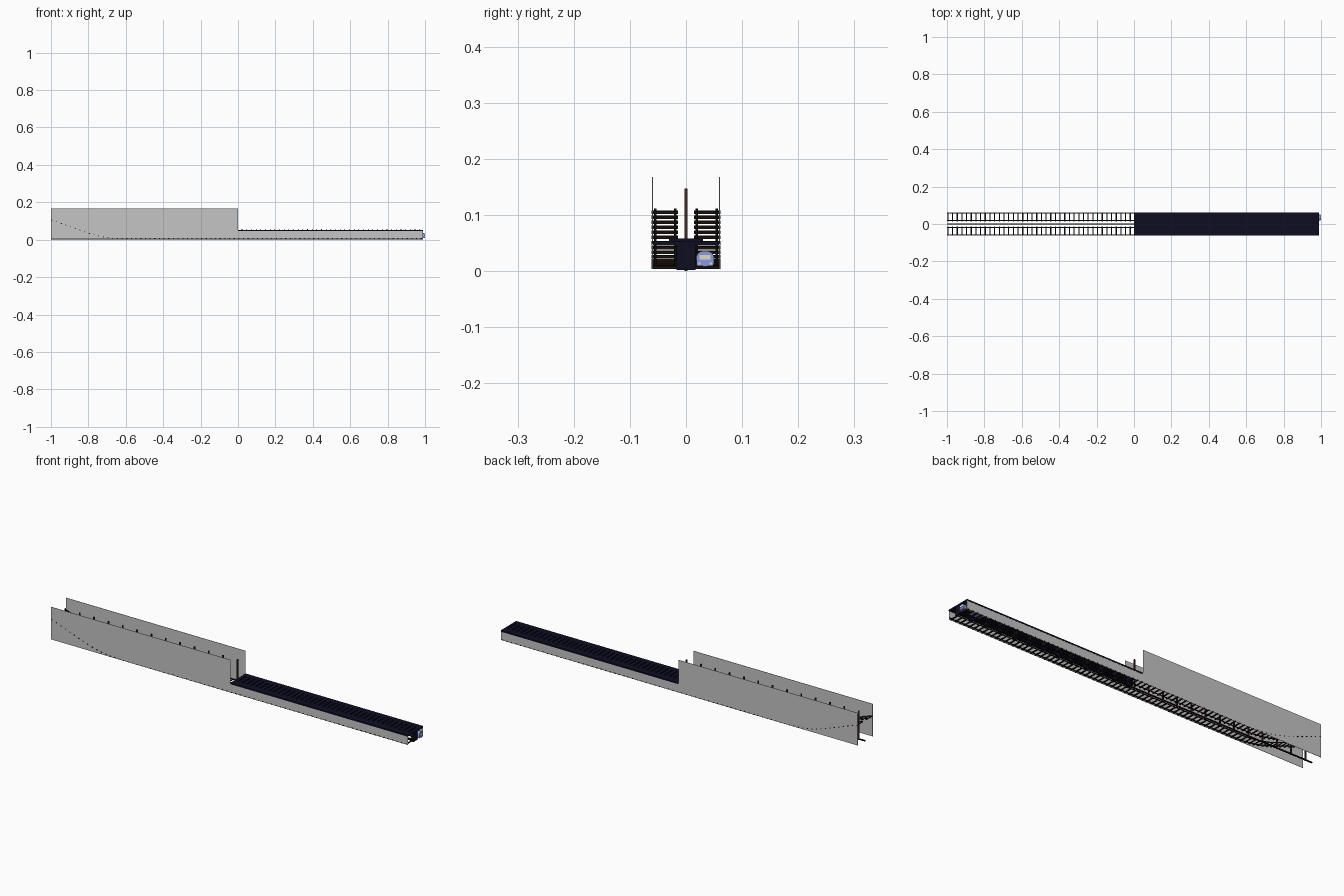
import bpy, bmesh, math
from mathutils import Vector

if "Cube" in bpy.data.objects:
    bpy.data.objects.remove(bpy.data.objects["Cube"])


def mat(name, r, g, b):
    m = bpy.data.materials.new(name)
    m.diffuse_color = (r, g, b, 1)
    m.use_nodes = True
    m.node_tree.nodes["Principled BSDF"].inputs["Base Color"].default_value = m.diffuse_color
    return m


GRAY = mat("concrete_gray", 0.56, 0.56, 0.56)
NAVY = mat("dark_navy", 0.004, 0.004, 0.016)
BLACK = mat("steel_black", 0.004, 0.004, 0.004)
BROWN = mat("timber_brown", 0.012, 0.006, 0.004)
RUST = mat("rust_brown", 0.05, 0.02, 0.017)
BLUE = mat("train_blue", 0.25, 0.32, 0.75)
CREAM = mat("window_cream", 0.75, 0.70, 0.58)


def make(name, material, boxes):
    """One object from boxes given as (x0, x1, y0, y1, z0, z1[, slope])."""
    bm = bmesh.new()
    for b in boxes:
        x0, x1, y0, y1, z0, z1 = b[:6]
        s = b[6] if len(b) > 6 else 0.0
        v = [bm.verts.new((x, y, z + s * (x - (x0 + x1) / 2)))
             for x in (x0, x1) for y in (y0, y1) for z in (z0, z1)]
        for f in ((0, 1, 3, 2), (4, 6, 7, 5), (0, 4, 5, 1),
                  (2, 3, 7, 6), (0, 2, 6, 4), (1, 5, 7, 3)):
            bm.faces.new([v[i] for i in f])
    bmesh.ops.recalc_face_normals(bm, faces=bm.faces)
    me = bpy.data.meshes.new(name)
    bm.to_mesh(me)
    bm.free()
    me.materials.append(material)
    ob = bpy.data.objects.new(name, me)
    bpy.context.collection.objects.link(ob)
    return ob


# Height of the track bed: level, then a ramp at the -x end
def track_z(x):
    t = max(0.0, -0.62 - x)
    if t < 0.2:
        return 0.006 + 0.9 * t * t
    return 0.006 + 0.036 + 0.36 * (t - 0.2)


def slope(x):
    return (track_z(x + 0.005) - track_z(x - 0.005)) / 0.01


# Side walls: tall over the open cut, low along the tunnel
for side, s in (("front", -1), ("back", 1)):
    y0, y1 = sorted((s * 0.0590, s * 0.0605))
    make(side + "_cut_wall", GRAY, [(-1, 0, y0, y1, 0.004, 0.168)])
    make(side + "_tunnel_wall", GRAY, [(0, 0.99, y0, y1, 0.004, 0.048)])

# Tunnel roof slab with small cross ribs
make("tunnel_roof", NAVY, [(0, 0.99, -0.0615, 0.0615, 0.046, 0.053)])
make("roof_ribs", NAVY, [(0.02 + i * 0.025, 0.023 + i * 0.025, -0.03, 0.03, 0.053, 0.058)
                         for i in range(39)])

# Sleepers, whose outer ends just reach through the walls
xs = [-0.995 + i * 0.025 for i in range(80)]
for side, s in (("front", -1), ("back", 1)):
    y0, y1 = sorted((s * 0.0615, s * 0.014))
    make(side + "_sleepers", BROWN,
         [(x - 0.003, x + 0.003, y0, y1, track_z(x) - 0.002, track_z(x) + 0.002, slope(x))
          for x in xs])

# Rails, following the ramp in short lengths
rails = []
for yc in (-0.055, -0.019, 0.019, 0.055):
    edges = [-1 + i * 0.02 for i in range(21)] + [0.99]
    for a, b in zip(edges, edges[1:]):
        zm = (track_z(a) + track_z(b)) / 2
        rails.append((a, b, yc - 0.002, yc + 0.002, zm + 0.002, zm + 0.005,
                      (track_z(b) - track_z(a)) / (b - a)))
make("rails", BLACK, rails)

# Centre line: ground beam, tall posts in the cut, pillars in the tunnel
make("centre_beam", BLACK, [(-1, 0.99, -0.003, 0.003, 0.002, 0.007)])
make("centre_posts", RUST, [(-0.006 - i * 0.08, 0.0 - i * 0.08, -0.003, 0.003, 0, 0.147)
                            for i in range(13)])
make("tunnel_pillars", NAVY, [(0.02 + i * 0.08, 0.03 + i * 0.08, -0.017, 0.017, 0.002, 0.046)
                              for i in range(12)] + [(0.98, 0.99, -0.017, 0.017, 0.002, 0.046)])

# Train car: rounded-roof cross-section swept along x
bm = bmesh.new()
half = [(0.014, 0.009), (0.0155, 0.013), (0.0155, 0.026), (0.0135, 0.031),
        (0.009, 0.0345), (0.003, 0.036)]
prof = half + [(-y, z) for y, z in reversed(half)]
face = bm.faces.new([bm.verts.new((0.85, 0.034 + y, z)) for y, z in prof])
ext = bmesh.ops.extrude_face_region(bm, geom=[face])
bmesh.ops.translate(bm, vec=Vector((0.148, 0, 0)),
                    verts=[v for v in ext["geom"] if isinstance(v, bmesh.types.BMVert)])
bmesh.ops.recalc_face_normals(bm, faces=bm.faces)
me = bpy.data.meshes.new("train_body")
bm.to_mesh(me)
bm.free()
me.materials.append(BLUE)
bpy.context.collection.objects.link(bpy.data.objects.new("train_body", me))

# Train windows, lamps and bogies
make("train_end_window", CREAM, [(0.997, 0.9995, 0.024, 0.044, 0.021, 0.029)])
make("train_lamps", CREAM, [(0.997, 0.9995, yc - 0.002, yc + 0.002, 0.012, 0.015)
                            for yc in (0.024, 0.044)])
make("train_side_windows", CREAM, [(0.86 + i * 0.022, 0.874 + i * 0.022, y, y + 0.001, 0.02, 0.027)
                                   for i in range(6) for y in (0.018, 0.049)])
make("train_bogies", BLACK, [(x, x + 0.03, 0.022, 0.046, 0.006, 0.010) for x in (0.86, 0.955)])
make("train_coupler", BLUE, [(0.99, 1.0, 0.030, 0.038, 0.0085, 0.011)])
